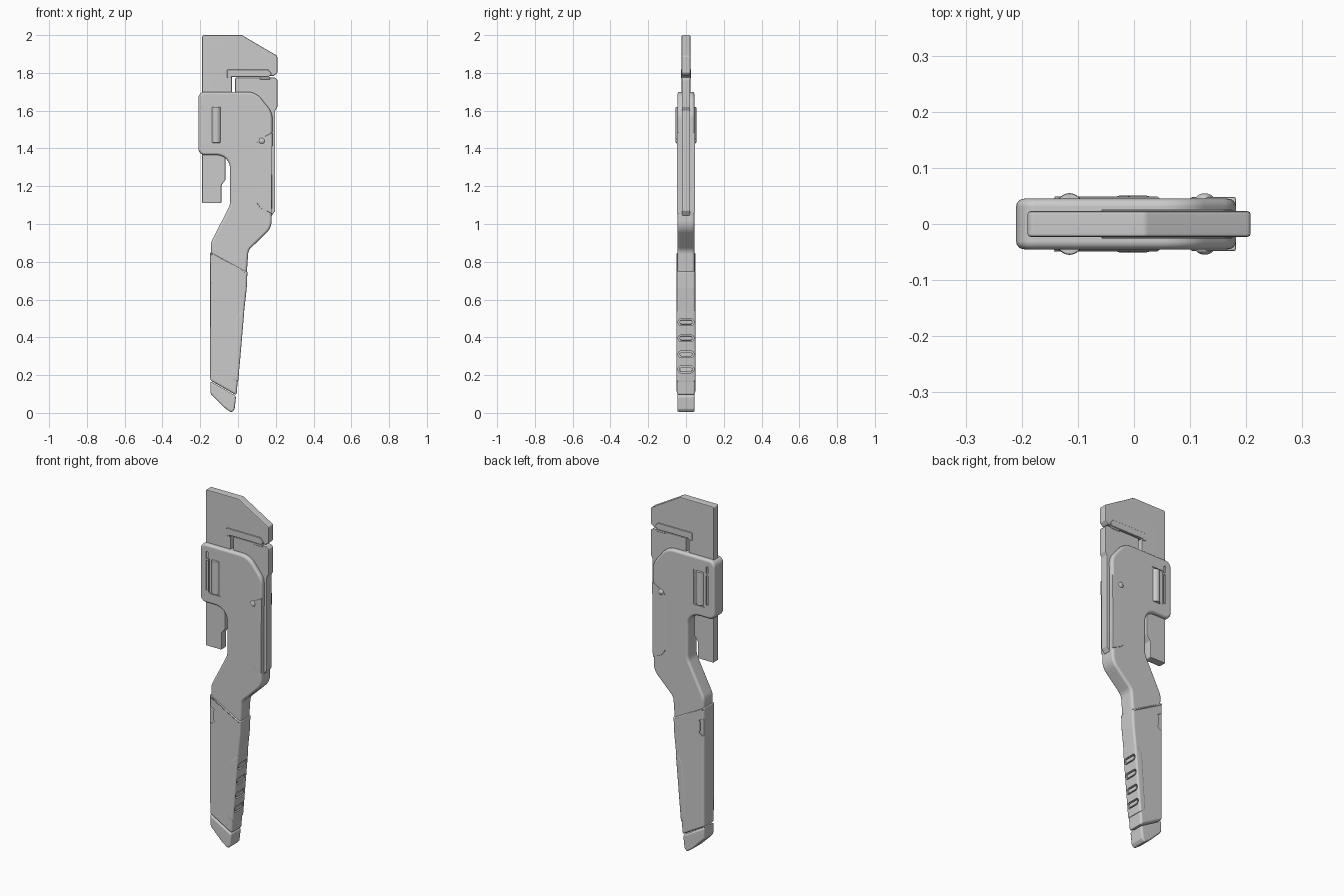
import bpy, math
from mathutils import Vector

if "Cube" in bpy.data.objects:
    bpy.data.objects.remove(bpy.data.objects["Cube"])


def finish(ob, bevel=0.0, segs=3):
    """Bevel the rims, then smooth shade with crisp flats."""
    bpy.ops.object.select_all(action='DESELECT')
    ob.select_set(True)
    bpy.context.view_layer.objects.active = ob
    if bevel:
        m = ob.modifiers.new("bevel", 'BEVEL')
        m.width, m.segments = bevel, segs
        m.limit_method, m.angle_limit = 'ANGLE', math.radians(35)
        m.use_clamp_overlap = False
    for m in list(ob.modifiers):
        bpy.ops.object.modifier_apply(modifier=m.name)
    bpy.ops.object.shade_smooth_by_angle(angle=math.radians(32))
    w = ob.modifiers.new("weighted", 'WEIGHTED_NORMAL')
    w.keep_sharp = True
    return ob


def rounded(pts, n=6):
    """Expand (x, z, radius) corners into arcs."""
    out = []
    for i, p in enumerate(pts):
        c = Vector(p[:2])
        if len(p) < 3:
            out.append(c)
            continue
        a = (Vector(pts[i - 1][:2]) - c).normalized()
        b = (Vector(pts[(i + 1) % len(pts)][:2]) - c).normalized()
        half = a.angle(b) / 2
        mid = c + (a + b).normalized() * p[2] / math.sin(half)
        u = c + a * p[2] / math.tan(half) - mid
        v = c + b * p[2] / math.tan(half) - mid
        ang = u.angle(v)
        for k in range(n + 1):
            t = k / n
            out.append(mid + (u * math.sin((1 - t) * ang) + v * math.sin(t * ang)) / math.sin(ang))
    return out


def plate(name, pts, y0, y1):
    """Extrude an x-z profile from y0 to y1."""
    prof = rounded(pts)
    n = len(prof)
    area = sum(prof[i - 1].x * prof[i].y - prof[i].x * prof[i - 1].y for i in range(n))
    if area < 0:
        prof.reverse()
    verts = [(p.x, y, p.y) for y in (y0, y1) for p in prof]
    faces = [list(range(n)), list(range(2 * n - 1, n - 1, -1))]
    faces += [((i + 1) % n, i, n + i, n + (i + 1) % n) for i in range(n)]
    me = bpy.data.meshes.new(name)
    me.from_pydata(verts, [], faces)
    ob = bpy.data.objects.new(name, me)
    bpy.context.collection.objects.link(ob)
    return ob


def box(x0, x1, z0, z1, r):
    return [(x0, z0, r), (x1, z0, r), (x1, z1, r), (x0, z1, r)]


def cut(ob, cutter):
    m = ob.modifiers.new("cut", 'BOOLEAN')
    m.operation, m.object, m.solver = 'DIFFERENCE', cutter, 'EXACT'
    bpy.context.view_layer.objects.active = ob
    bpy.ops.object.modifier_apply(modifier=m.name)
    bpy.data.objects.remove(cutter)


# Sliding hook jaw with long shank
hook = [(-.19, 2.0, .012), (.02, 2.0, .02), (.208, 1.89, .012), (.208, 1.80, .01),
        (.19, 1.784, .008), (-.032, 1.784), (-.032, 1.4), (-.066, 1.4), (-.066, 1.235, .01),
        (-.088, 1.205, .01), (-.088, 1.11, .008), (-.19, 1.11, .008)]
finish(plate("hook_jaw", hook, -.023, .023), .006, 2)
teeth = [(-.058, 1.772, .008), (-.058, 1.818, .008), (.16, 1.818, .01), (.178, 1.795, .006),
         (.165, 1.779, .004), (-.035, 1.779), (-.035, 1.772)]
finish(plate("hook_jaw_tooth_plate", teeth, -.026, .026), .002, 1)

# Fixed heel jaw with its long rear rail
heel = [(-.015, 1.5), (-.015, 1.775, .006), (.195, 1.775, .006), (.208, 1.762, .006),
        (.208, 1.62, .008), (.197, 1.60, .008), (.197, 1.07, .008), (.18, 1.045, .006), (.1, 1.045)]
finish(plate("heel_jaw", heel, -.022, .022), .005, 2)
finish(plate("heel_jaw_tooth_plate", box(.115, .17, 1.766, 1.779, .003), -.024, .024), .002, 1)

# Main body: housing and cranked neck
body = [(-.21, 1.70, .035), (.095, 1.70, .10), (.182, 1.59, .09), (.178, .98, .09),
        (.055, .86, .05), (.045, .72), (-.14, .80), (-.145, .90, .08), (-.042, 1.10, .08),
        (-.042, 1.365, .07), (-.21, 1.365, .035)]
body_ob = plate("body", body, -.045, .045)
finish(body_ob, .014, 4)
for s in (-1, 1):
    for z0, z1 in ((1.44, 1.61), (1.62, 1.66)):
        cut(body_ob, plate("slot", box(-.171, -.159, z0, z1, .004), s * .039 - .01 + s * .01,
                           s * .039 + .01 + s * .01))
    cut(body_ob, plate("window", box(-.153, -.078, 1.425, 1.627, .008), s * .05 - .01, s * .05 + .01))

# Adjusting nut, flattened so it just bulges out of both faces
bpy.ops.mesh.primitive_cylinder_add(vertices=48, radius=1, depth=.19, location=(-.115, 0, 1.525))
nut = bpy.context.object
nut.name = "adjusting_nut"
nut.scale = (.034, .055, 1)
bpy.ops.object.transform_apply(location=False, rotation=False, scale=True)
finish(nut, .004, 2)

# Cheek plates and pins on both faces
cheek = [(.182, 1.485), (.125, 1.455, .02), (.1, 1.435, .015), (.1, 1.11, .02),
         (.12, 1.083, .015), (.178, 1.055)]
for s, side in ((-1, "front"), (1, "back")):
    y = sorted((s * .028, s * .048))
    finish(plate("cheek_plate_" + side, cheek, *y), .004, 2)
    bpy.ops.mesh.primitive_uv_sphere_add(segments=24, ring_count=12, radius=.016,
                                         location=(.126, s * .045, 1.44))
    pin = bpy.context.object
    pin.name = "pin_" + side
    pin.scale = (1, .6, 1)
    finish(pin)

# Handle grip
grip = [(-.147, .855, .006), (.05, .747, .006), (.046, .66, .06), (.02, .42, .2), (-.008, .093),
        (-.147, .172)]
grip_ob = plate("grip", grip, -.049, .049)
finish(grip_ob, .012, 4)
# Recessed notch on the grip's spine edge
notch = [(-.17, .80), (-.135, .785), (-.113, .775, .006), (-.122, .765), (-.122, .715),
         (-.113, .705, .006), (-.135, .69), (-.17, .69)]
for s in (-1, 1):
    cut(grip_ob, plate("notch", notch, s * .05 - .007, s * .05 + .007))

# Finger panel set around the trailing edge of the grip
panel = [(.034, .545), (.012, .54, .02), (-.016, .50, .02), (-.036, .20, .015), (-.028, .175, .008),
         (.001, .162)]
panel_ob = plate("finger_panel", panel, -.0505, .0505)
finish(panel_ob, .010, 3)
# Rounded finger grooves pressed into the edge
for z in (.23, .31, .395, .48):
    edge = .001 + .033 * (z - .162) / .383
    for target in (grip_ob, panel_ob):
        c = plate("groove", box(-.042, .042, -.018, .018, .017), -.007, .02)
        c.rotation_euler = (0, 0, math.pi / 2)
        c.location = (edge, 0, z)
        bpy.context.view_layer.update()
        cut(target, c)
    # low pad inside each groove
    pad = plate("finger_pad", box(-.034, .034, -.011, .011, .0105), -.003, .012)
    pad.rotation_euler = (0, 0, -math.pi / 2)
    pad.location = (edge - .013, 0, z)
    finish(pad, .002, 2)

# End cap
cap = [(-.147, .168), (-.010, .089), (-.018, .02, .015), (-.034, 0, .012), (-.075, .03, .05),
       (-.145, .10, .03)]
finish(plate("end_cap", cap, -.046, .046), .010, 4)
